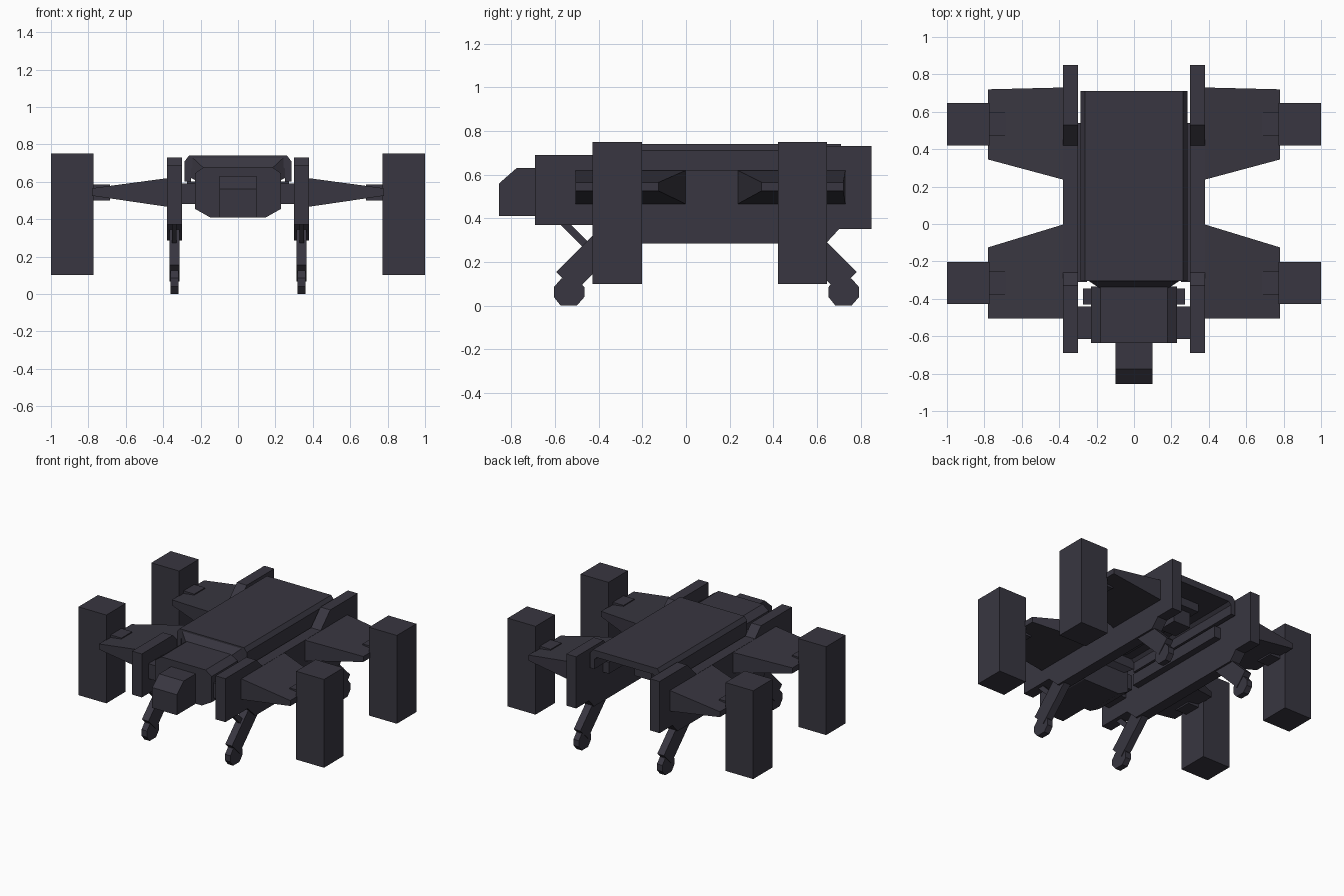
import bpy, bmesh
from mathutils import Vector

if "Cube" in bpy.data.objects:
    bpy.data.objects.remove(bpy.data.objects["Cube"])

mat = bpy.data.materials.new("dark slate")
mat.diffuse_color = (0.040, 0.037, 0.052, 1)
mat.use_nodes = True
mat.node_tree.nodes["Principled BSDF"].inputs["Base Color"].default_value = mat.diffuse_color


def finish(name, bm):
    bmesh.ops.recalc_face_normals(bm, faces=bm.faces)
    me = bpy.data.meshes.new(name)
    bm.to_mesh(me)
    bm.free()
    me.materials.append(mat)
    ob = bpy.data.objects.new(name, me)
    bpy.context.collection.objects.link(ob)
    return ob


def loft(name, a, b):
    """Solid between two matching outlines."""
    bm = bmesh.new()
    va = [bm.verts.new(p) for p in a]
    vb = [bm.verts.new(p) for p in b]
    bm.faces.new(va)
    bm.faces.new(vb)
    n = len(va)
    for i in range(n):
        j = (i + 1) % n
        bm.faces.new((va[i], va[j], vb[j], vb[i]))
    return finish(name, bm)


def along_x(name, prof, x0, x1):
    return loft(name, [(x0, y, z) for y, z in prof], [(x1, y, z) for y, z in prof])


def along_y(name, prof, y0, y1):
    return loft(name, [(x, y0, z) for x, z in prof], [(x, y1, z) for x, z in prof])


def box(name, x0, x1, y0, y1, z0, z1):
    return along_x(name, [(y0, z0), (y1, z0), (y1, z1), (y0, z1)], x0, x1)


def mirror(ob):
    """Mirror the part to the left side."""
    ob.modifiers.new("mirror", 'MIRROR').use_axis[0] = True


def bar(name, x0, x1, a, b, w):
    """Flat bar of width w between two side-view points."""
    a, b = Vector(a), Vector(b)
    d = (b - a).normalized() * (w / 2)
    n = Vector((-d.y, d.x))
    return along_x(name, [a + n, b + n, b - n, a - n], x0, x1)


# Long side rails, stepped up at both ends
rail = [(-.69, .37), (-.69, .69), (-.33, .69), (-.26, .62), (.42, .62), (.53, .73),
        (.85, .73), (.85, .35), (.70, .35), (.64, .285), (-.34, .285), (-.43, .37)]
mirror(along_x("side_rail", rail, .30, .38))
mirror(box("inner_strip", .25, .30, -.31, .54, .50, .585))

# Back shell: hollow channel with chamfered shoulders
half = [(.285, .60), (.285, .71), (.262, .74)]
inner = [(.25, .60), (.25, .67), (.23, .69)]
prof = half + [(-x, z) for x, z in half[::-1]] + [(-x, z) for x, z in inner] + inner[::-1]
along_y("back_shell", prof, -.305, .71)
box("belly_spine", -.10, .10, -.20, .55, .63, .70)
box("belly_block", -.07, .07, .35, .50, .52, .64)

# Neck tapering from the shell into the head
loft("neck", [(-.25, -.30, .62), (.25, -.30, .62), (.25, -.30, .735), (-.25, -.30, .735)],
     [(-.18, -.345, .58), (.18, -.345, .58), (.18, -.345, .67), (-.18, -.345, .67)])

# Head with snout, ears and side pivots
head = [(.15, .41), (.23, .455), (.23, .645), (.18, .68)]
along_y("head", head + [(-x, z) for x, z in head[::-1]], -.635, -.335)
snout = [(-.63, .41), (-.855, .41), (-.855, .56), (-.775, .63), (-.63, .63)]
along_x("snout", snout, -.10, .10)
mirror(box("head_ear", .22, .272, -.43, -.345, .49, .60))
mirror(box("head_pivot", .22, .30, -.615, -.44, .48, .59))

# Wings, their joints and the outer pods
for tag, root, tip, py in (("front", (-.505, 0), (-.505, -.125), -.315),
                           ("rear", (.235, .73), (.345, .72), .533)):
    def section(x, ys, z0, z1):
        return [(x, ys[0], z0), (x, ys[1], z0), (x, ys[1], z1), (x, ys[0], z1)]
    mirror(loft(tag + "_wing", section(.37, root, .465, .62), section(.78, tip, .525, .565)))
    mirror(box(tag + "_joint", .685, .78, py - .063, py + .063, .50, .585))
    mirror(box(tag + "_pod", .773, 1.0, py - .113, py + .113, .10, .75))

# Legs: arm from the rail, rounded foot and thin strut
foot = [(-.07, .04), (-.038, 0), (.035, 0), (.07, .04), (.07, .085),
        (.035, .125), (-.035, .125), (-.07, .085)]
for tag, fy, s in (("front", -.535, 1), ("rear", .722, -1)):
    mirror(bar(tag + "_leg", .313, .367, (fy - s * .015, .11), (fy + s * .22, .345), .125))
    mirror(along_x(tag + "_foot", [(fy + y, z) for y, z in foot], .318, .362))
mirror(bar("front_strut", .328, .352, (-.57, .39), (-.42, .24), .035))
